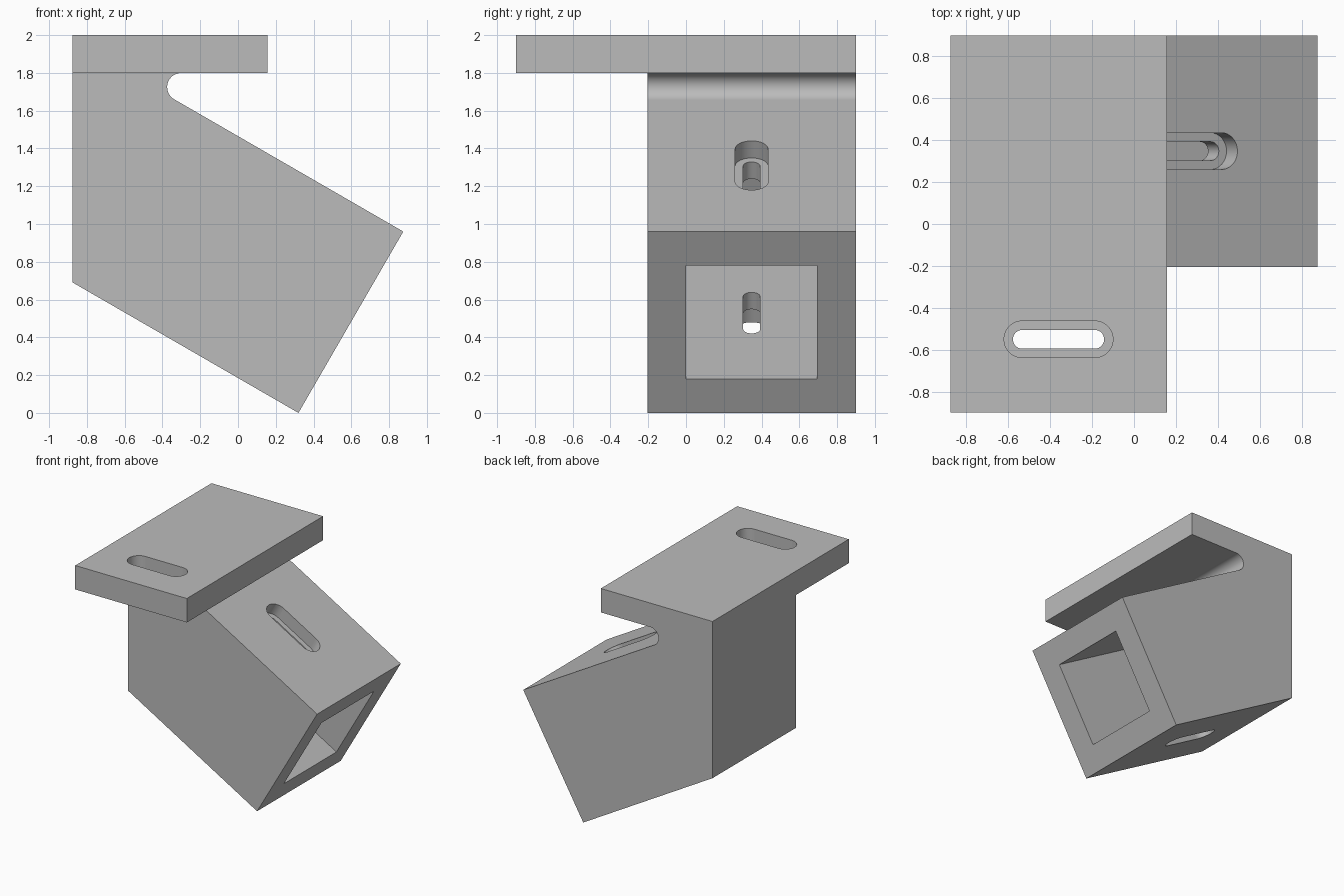
import bpy, bmesh, math
from mathutils import Matrix, Vector

cube = bpy.data.objects.get("Cube")
if cube:
    bpy.data.objects.remove(cube, do_unlink=True)

grey = bpy.data.materials.new("plain grey")
grey.use_nodes = True
colour = (0.5, 0.5, 0.5, 1)
grey.diffuse_color = colour
grey.node_tree.nodes["Principled BSDF"].inputs["Base Color"].default_value = colour


def prism(name, outline, along, matrix=Matrix()):
    """Closed solid: an outline of 3D points swept along a vector."""
    bm = bmesh.new()
    face = bm.faces.new([bm.verts.new(p) for p in outline])
    swept = bmesh.ops.extrude_face_region(bm, geom=[face])["geom"]
    bmesh.ops.translate(bm, vec=along, verts=[v for v in swept if isinstance(v, bmesh.types.BMVert)])
    bmesh.ops.transform(bm, matrix=matrix, verts=bm.verts)
    bmesh.ops.recalc_face_normals(bm, faces=bm.faces)
    mesh = bpy.data.meshes.new(name)
    bm.to_mesh(mesh)
    bm.free()
    mesh.materials.append(grey)
    obj = bpy.data.objects.new(name, mesh)
    bpy.context.collection.objects.link(obj)
    return obj


def box(name, x0, x1, y0, y1, z0, z1, matrix=Matrix()):
    outline = [(x0, y0, z0), (x1, y0, z0), (x1, y1, z0), (x0, y1, z0)]
    return prism(name, outline, (0, 0, z1 - z0), matrix)


def combine(target, tool, operation):
    mod = target.modifiers.new("combine", 'BOOLEAN')
    mod.operation = operation
    mod.solver = 'EXACT'
    mod.object = tool
    bpy.context.view_layer.objects.active = target
    bpy.ops.object.modifier_apply(modifier=mod.name)
    bpy.data.objects.remove(tool, do_unlink=True)


def slot(length, width, z0, z1, matrix):
    """Round-ended cutter lying along local x."""
    r, half, steps = width / 2, (length - width) / 2, 16
    outline = []
    for side in (1, -1):
        for i in range(steps + 1):
            a = math.pi * (i / steps - 0.5)
            outline.append((side * (half + r * math.cos(a)), side * r * math.sin(a), z0))
    return prism("slot_cutter", outline, (0, 0, z1 - z0), matrix)


def stepped_slot(target, matrix, through, recess):
    """Narrow slot right through a wall, with a wider recess on its outside."""
    combine(target, slot(0.435, 0.09, -through, 0.05, matrix), 'DIFFERENCE')
    combine(target, slot(0.52, 0.175, -recess, 0.05, matrix), 'DIFFERENCE')


# Slanted body, with a rounded notch below the plate
LEFT, FRONT, BACK, UNDER = -0.875, -0.205, 0.9, 1.8
r = 0.075
cx, cz = -0.3, UNDER - r
profile = [(LEFT, UNDER), (LEFT, 0.69), (0.32, 0), (0.875, 0.96)]
for i in range(19):
    a = math.radians(240 - 150 * i / 18)
    profile.append((cx + r * math.cos(a), cz + r * math.sin(a)))
bracket = prism("bracket", [(x, FRONT, z) for x, z in profile], (0, BACK - FRONT, 0))

# Top plate, joined into one solid
combine(bracket, box("top_plate", LEFT, 0.157, -BACK, BACK, UNDER, 2), 'UNION')

# Square socket running up into the body from its slanted end
tilt = Matrix.Rotation(math.radians(30), 4, 'Y')
socket = Matrix.Translation(Vector((0.5975, 0.3475, 0.48))) @ tilt
h = 0.347
combine(bracket, box("socket_cutter", -1.25, 0.1, -h, h, -h, h, socket), 'DIFFERENCE')

# Recessed slots in the upper wall, lower wall and plate
for flip in (0, math.pi):
    place = socket @ Matrix.Translation((-0.7, 0, 0)) @ Matrix.Rotation(flip, 4, 'X')
    stepped_slot(bracket, place @ Matrix.Translation((0, 0, 0.554)), 0.3, 0.104)
stepped_slot(bracket, Matrix.Translation((-0.36, -0.55, 2)), 0.3, 0.1)

# Smooth curved strips, crisp flat faces
bpy.ops.object.select_all(action='DESELECT')
bracket.select_set(True)
bpy.context.view_layer.objects.active = bracket
bpy.ops.object.shade_smooth_by_angle(angle=math.radians(30))
for face in bracket.data.polygons:
    if face.area > 0.02:
        face.use_smooth = False
